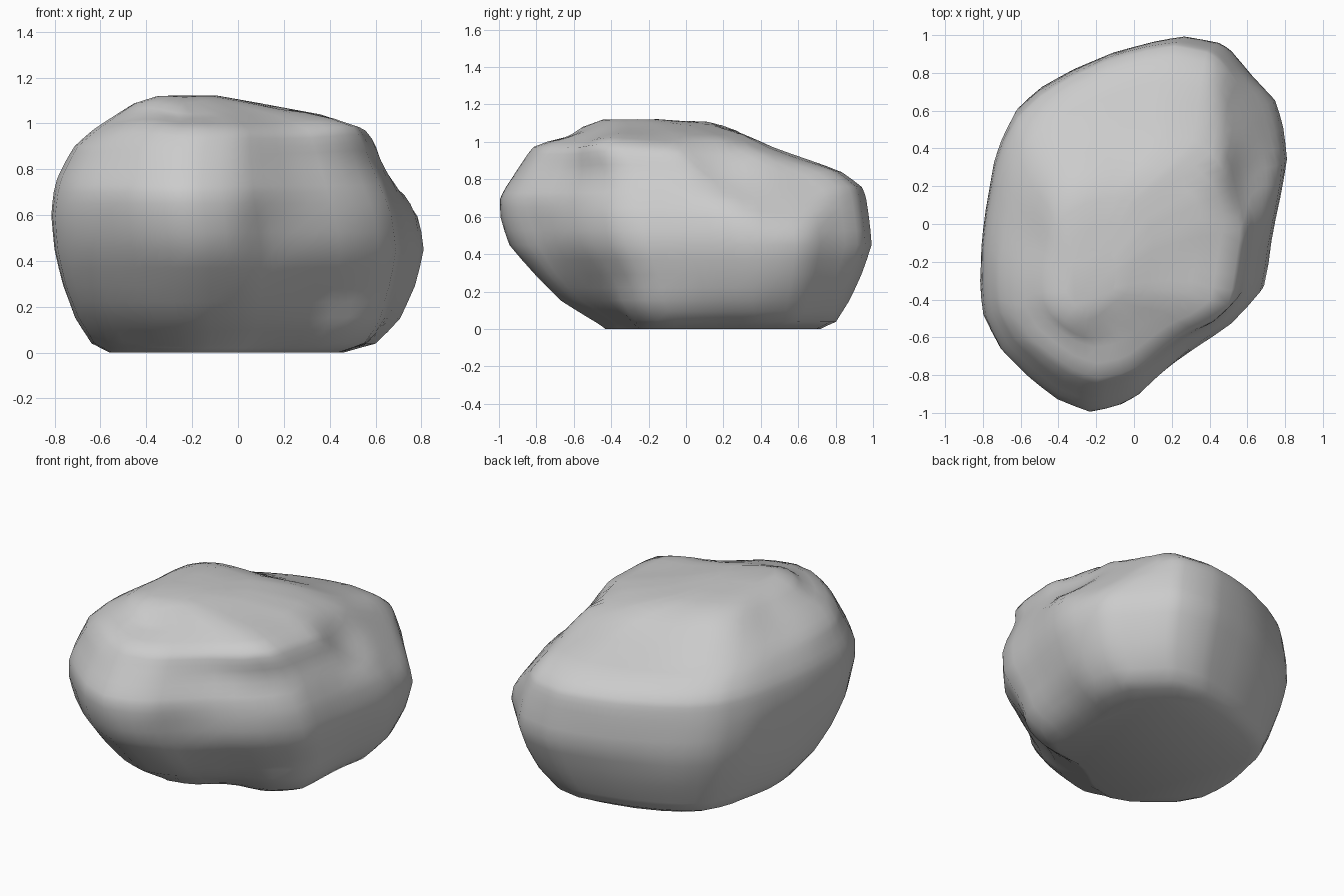
import bpy, bmesh
from mathutils import Vector, noise

if "Cube" in bpy.data.objects:
    bpy.data.objects.remove(bpy.data.objects["Cube"])

# Plan outline of the boulder (x, y), counter-clockwise from the back
outline = [(.26, 1), (.1, .97), (-.12, .91), (-.33, .82), (-.5, .72), (-.63, .6),
           (-.7, .46), (-.74, .34), (-.785, .08), (-.81, -.12), (-.815, -.3),
           (-.8, -.48), (-.71, -.66), (-.55, -.81), (-.4, -.93), (-.22, -1),
           (-.05, -.96), (.05, -.91), (.15, -.82), (.34, -.65), (.53, -.53),
           (.69, -.36), (.73, -.12), (.775, .12), (.81, .33), (.79, .5),
           (.75, .65), (.63, .78), (.51, .92), (.45, .96)]

# Height followed by the left, right, front and back extent at that height
levels = [(0, -.56, .46, -.43, .72), (.04, -.64, .6, -.48, .8),
          (.15, -.715, .71, -.67, .87), (.29, -.765, .775, -.81, .94),
          (.45, -.8, .812, -.95, 1), (.6, -.815, .79, -.995, .985),
          (.7, -.805, .75, -1, .97), (.76, -.79, .725, -.97, .95),
          (.84, -.75, .68, -.915, .84), (.9, -.715, .645, -.87, .66),
          (.97, -.635, .59, -.82, .47), (1.04, -.53, .36, -.66, .31),
          (1.09, -.455, .1, -.58, .14), (1.12, -.35, -.1, -.45, -.15)]

# Sculpting strokes: centre, radius, push direction
strokes = [((.62, .18, .85), .28, (-.03, 0, -.03)),     # notch on the right shoulder
           ((.12, -.8, .5), .25, (-.01, .03, 0)),       # valley beside the nose
           ((.38, -.62, .42), .28, (.01, -.02, 0)),     # lobe right of the valley
           ((-.2, -.58, 1.04), .2, (0, .01, -.025)),    # saddle behind the nose
           ((-.45, -.74, .96), .25, (0, 0, .025)),      # brow of the nose
           ((.42, -.13, 0), .4, (.055, -.1, 0)),        # front right foot
           ((-.35, .25, 1.05), .4, (-.02, .03, .035)),  # back left of the plateau
           ((.45, -.36, .98), .28, (.01, -.03, .02))]   # right shoulder corner

# Broad steep fracture on the right shoulder: normal and distance
cut_n, cut_d = Vector((.74, .22, .64)).normalized(), 1.03


def span(v, lo, hi, a, b):
    return a + (v - lo) / (hi - lo) * (b - a)


# Loft the outline through all the levels and close both ends
bm = bmesh.new()
rings = []
for z, x0, x1, y0, y1 in levels:
    rings.append([bm.verts.new((span(x, -.815, .81, x0, x1), span(y, -1, 1, y0, y1), z))
                  for x, y in outline])
n = len(outline)
for a, b in zip(rings, rings[1:]):
    for i in range(n):
        j = (i + 1) % n
        bm.faces.new((a[i], a[j], b[j], b[i]))
bmesh.ops.subdivide_edges(bm, edges=bm.edges[:], cuts=1, use_grid_fill=True)
bmesh.ops.holes_fill(bm, edges=[e for e in bm.edges if e.is_boundary], sides=0)
bmesh.ops.recalc_face_normals(bm, faces=bm.faces[:])

# Sculpt hollows, bulges, fracture and a little unevenness, keeping the base flat
bm.normal_update()
for v in bm.verts:
    move = v.normal * .008 * noise.noise(v.co * 3.5)
    for c, r, d in strokes:
        move += Vector(d) * max(0, 1 - ((v.co - Vector(c)).length / r) ** 2) ** 2
    over = v.co.dot(cut_n) - cut_d
    if over > 0:
        move -= cut_n * over
    if v.co.z < .02:
        move.z = 0
    v.co += move

# Soften the loft rows slightly
bmesh.ops.smooth_vert(bm, verts=[v for v in bm.verts if v.co.z > .05], factor=.3,
                      use_axis_x=True, use_axis_y=True, use_axis_z=True)

me = bpy.data.meshes.new("boulder")
bm.to_mesh(me)
bm.free()
rock = bpy.data.objects.new("boulder", me)
bpy.context.collection.objects.link(rock)
bpy.context.view_layer.objects.active = rock
rock.select_set(True)
bpy.ops.object.shade_smooth_by_angle(angle=.9)
